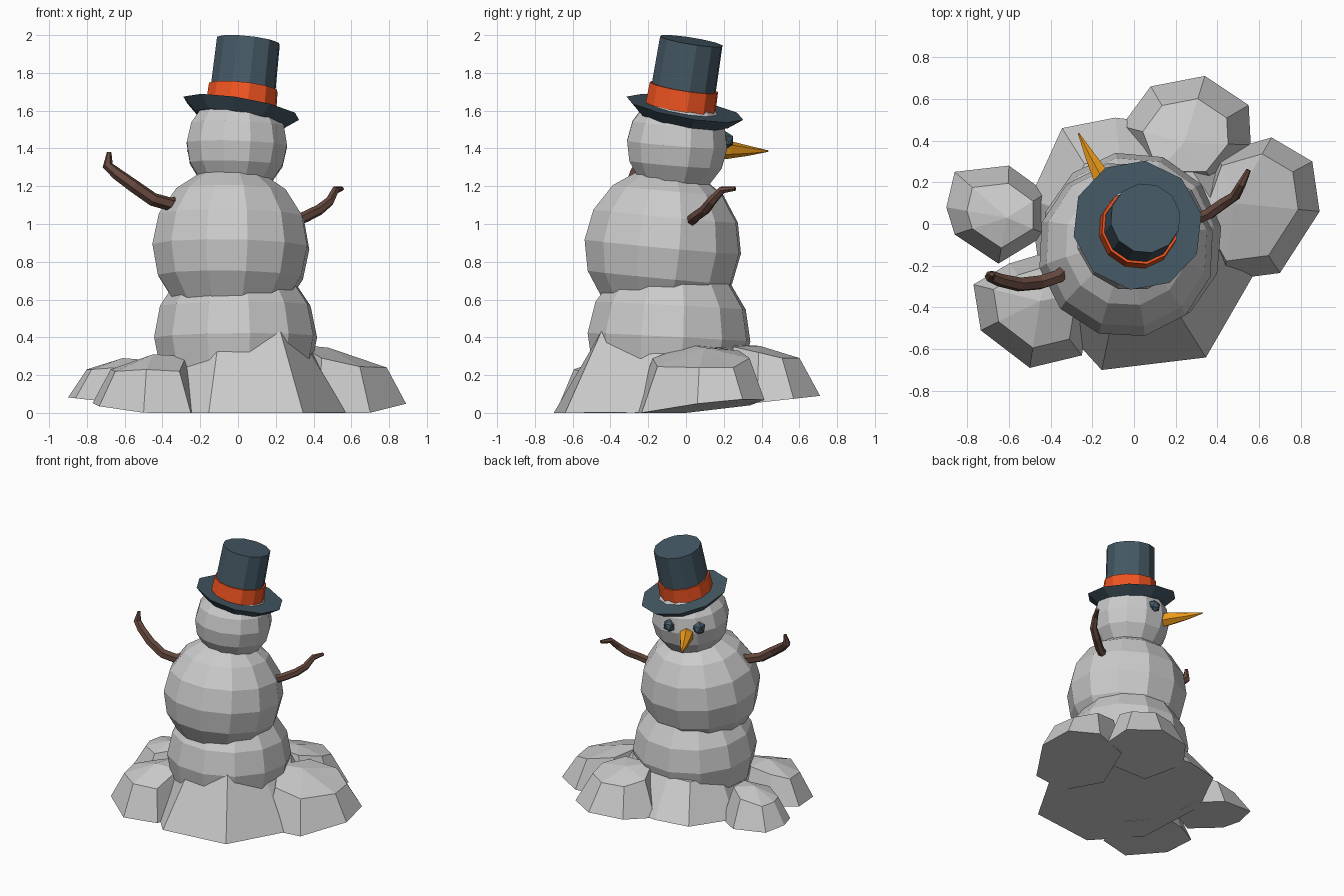
import bpy, bmesh
from math import sin, cos, pi, radians
from mathutils import Vector, Euler

if "Cube" in bpy.data.objects:
    bpy.data.objects.remove(bpy.data.objects["Cube"])


def material(name, rgb):
    m = bpy.data.materials.new(name)
    m.diffuse_color = (*rgb, 1)
    m.use_nodes = True
    m.node_tree.nodes["Principled BSDF"].inputs["Base Color"].default_value = m.diffuse_color
    return m


SLATE = material("slate", (0.06, 0.10, 0.13))
ORANGE = material("orange_band", (0.88, 0.09, 0.015))
CARROT = material("carrot_orange", (0.83, 0.32, 0.01))
BARK = material("bark", (0.13, 0.065, 0.048))


def finish(bm, name, mat=None):
    bmesh.ops.recalc_face_normals(bm, faces=bm.faces)
    me = bpy.data.meshes.new(name)
    bm.to_mesh(me)
    bm.free()
    if mat:
        me.materials.append(mat)
    ob = bpy.data.objects.new(name, me)
    bpy.context.collection.objects.link(ob)
    return ob


def bridge(bm, a, b):
    n = len(a)
    for i in range(n):
        bm.faces.new((a[i], a[(i + 1) % n], b[(i + 1) % n], b[i]))


def ball(name, center, r, tilt, cut=None):
    """Faceted snowball, optionally cut flat underneath."""
    bm = bmesh.new()
    bmesh.ops.create_uvsphere(bm, u_segments=12, v_segments=8, radius=r)
    rot = Euler([radians(a) for a in tilt]).to_matrix()
    for v in bm.verts:
        v.co = rot @ v.co + Vector(center)
    if cut is not None:
        res = bmesh.ops.bisect_plane(bm, geom=bm.verts[:] + bm.edges[:] + bm.faces[:],
                                     plane_co=(0, 0, cut), plane_no=(0, 0, 1), clear_inner=True)
        edges = [g for g in res["geom_cut"] if isinstance(g, bmesh.types.BMEdge)]
        bmesh.ops.edgeloop_fill(bm, edges=edges)
    finish(bm, name)


def loft(name, pts, radii, sides, mat):
    """Flat-sided tube through pts, frames carried along the path."""
    bm = bmesh.new()
    pts = [Vector(p) for p in pts]
    prev = (pts[1] - pts[0]).normalized()
    q = prev.to_track_quat('Z', 'Y')
    rings = []
    for i, (p, r) in enumerate(zip(pts, radii)):
        d = (pts[min(i + 1, len(pts) - 1)] - pts[max(i - 1, 0)]).normalized()
        q = prev.rotation_difference(d) @ q
        prev = d
        rings.append([bm.verts.new(p + q @ Vector((r * cos(t), r * sin(t), 0)))
                      for t in (2 * pi * (k + 0.5) / sides for k in range(sides))])
    for a, b in zip(rings, rings[1:]):
        bridge(bm, a, b)
    bm.faces.new(rings[0])
    bm.faces.new(rings[-1])
    return finish(bm, name, mat)


def mound(name, outline, heights, peak, z0=0, gx=0, gy=0, shrink=0.7):
    """Snow heap: footprint, shrunken shoulder ring, then a peak."""
    bm = bmesh.new()
    cx, cy = peak[0], peak[1]
    low, high = [], []
    for (x, y), h in zip(outline, heights):
        low.append(bm.verts.new((x, y, max(0, z0 + gx * (x - cx) + gy * (y - cy)))))
        high.append(bm.verts.new((cx + shrink * (x - cx), cy + shrink * (y - cy), h)))
    bridge(bm, low, high)
    bm.faces.new(low)
    top = bm.verts.new(peak)
    for i in range(len(high)):
        bm.faces.new((high[i], high[(i + 1) % len(high)], top))
    finish(bm, name)


# Body balls
ball("lower_ball", (-0.013, -0.09, 0.40), 0.438, (-3, 0, 10), cut=0.1)
ball("middle_ball", (-0.038, -0.123, 0.88), 0.425, (-5, 2, 12))
ball("head_ball", (-0.006, -0.047, 1.42), 0.275, (-4, 3, 15))

# Snow heaps around the foot
mound("snow_heap_main",
      [(-0.155, -0.70), (0.345, -0.64), (0.57, -0.25), (0.60, 0.15), (0.40, 0.45),
       (-0.09, 0.51), (-0.345, 0.46), (-0.50, 0.12), (-0.43, -0.40)],
      [0.33, 0.43, 0.33, 0.35, 0.34, 0.33, 0.32, 0.31, 0.37], (-0.02, -0.06, 0.33),
      z0=0.02, gy=0.09, shrink=0.67)
mound("snow_heap_left",
      [(-0.90, 0.08), (-0.86, 0.25), (-0.60, 0.28), (-0.42, 0.15),
       (-0.42, -0.05), (-0.65, -0.19), (-0.86, -0.05)],
      [0.23, 0.23, 0.25, 0.28, 0.28, 0.24, 0.23], (-0.61, 0.03, 0.29),
      z0=0.05, gx=-0.11, shrink=0.66)
mound("snow_heap_front_left",
      [(-0.77, -0.29), (-0.735, -0.51), (-0.50, -0.69), (-0.25, -0.63),
       (-0.20, -0.32), (-0.40, -0.13), (-0.60, -0.19)],
      [0.23, 0.22, 0.23, 0.22, 0.30, 0.30, 0.26], (-0.45, -0.37, 0.31),
      z0=0.015, gx=-0.10, gy=0.06, shrink=0.70)
mound("snow_heap_right",
      [(0.89, 0.06), (0.855, 0.30), (0.66, 0.415), (0.40, 0.34),
       (0.28, 0.0), (0.43, -0.27), (0.70, -0.235)],
      [0.24, 0.24, 0.29, 0.33, 0.36, 0.29, 0.245], (0.48, 0.10, 0.345),
      z0=0.02, gx=0.08, gy=0.11, shrink=0.75)
mound("snow_heap_back",
      [(0.34, 0.71), (0.55, 0.57), (0.56, 0.38), (0.40, 0.18),
       (0.05, 0.18), (-0.06, 0.47), (0.08, 0.66)],
      [0.29, 0.29, 0.32, 0.35, 0.36, 0.32, 0.29], (0.24, 0.39, 0.355),
      z0=0.055, gy=0.11, shrink=0.66)

# Top hat, all rings along one leaning axis
axis = Vector((0.11, 0.16, 1)).normalized()
brim_axis = Vector((0.17, 0.18, 1)).normalized()
brim_c = Vector((0.017, -0.006, 1.613))
crown_top = Vector((0.055, 0.028, 1.969))
loft("hat_brim", [brim_c - brim_axis * 0.08, brim_c - brim_axis * 0.06, brim_c],
     [0.15, 0.245, 0.317], 10, SLATE)
loft("hat_crown", [crown_top - axis * 0.37, crown_top], [0.176, 0.170], 12, SLATE)
loft("hat_band", [crown_top - axis * 0.36, crown_top - axis * 0.25],
     [0.190, 0.186], 12, ORANGE)

# Carrot nose
loft("nose", [(-0.11, 0.14, 1.392), (-0.15, 0.215, 1.394), (-0.21, 0.325, 1.388),
              (-0.266, 0.435, 1.386)], [0.052, 0.050, 0.028, 0.004], 6, CARROT)

# Eyes either side of the nose
for side, label in ((-1, "right"), (1, "left")):
    a, e = radians(114 + 24 * side), radians(5)
    bm = bmesh.new()
    bmesh.ops.create_icosphere(bm, subdivisions=1, radius=0.05)
    eye = finish(bm, label + "_eye", SLATE)
    eye.location = (-0.007 + 0.255 * cos(a) * cos(e), -0.047 + 0.255 * sin(a) * cos(e),
                    1.42 + 0.255 * sin(e))

# Branch arms
loft("left_arm",
     [(-0.30, -0.20, 1.11), (-0.36, -0.25, 1.105), (-0.45, -0.28, 1.13), (-0.55, -0.29, 1.20),
      (-0.64, -0.27, 1.265), (-0.69, -0.25, 1.31), (-0.682, -0.24, 1.38)],
     [0.036, 0.036, 0.036, 0.035, 0.032, 0.028, 0.012], 6, BARK)
loft("right_arm",
     [(0.29, 0.02, 1.01), (0.36, 0.05, 1.04), (0.43, 0.10, 1.075), (0.485, 0.135, 1.12),
      (0.515, 0.19, 1.18), (0.55, 0.26, 1.187)],
     [0.03, 0.03, 0.029, 0.026, 0.021, 0.012], 6, BARK)
